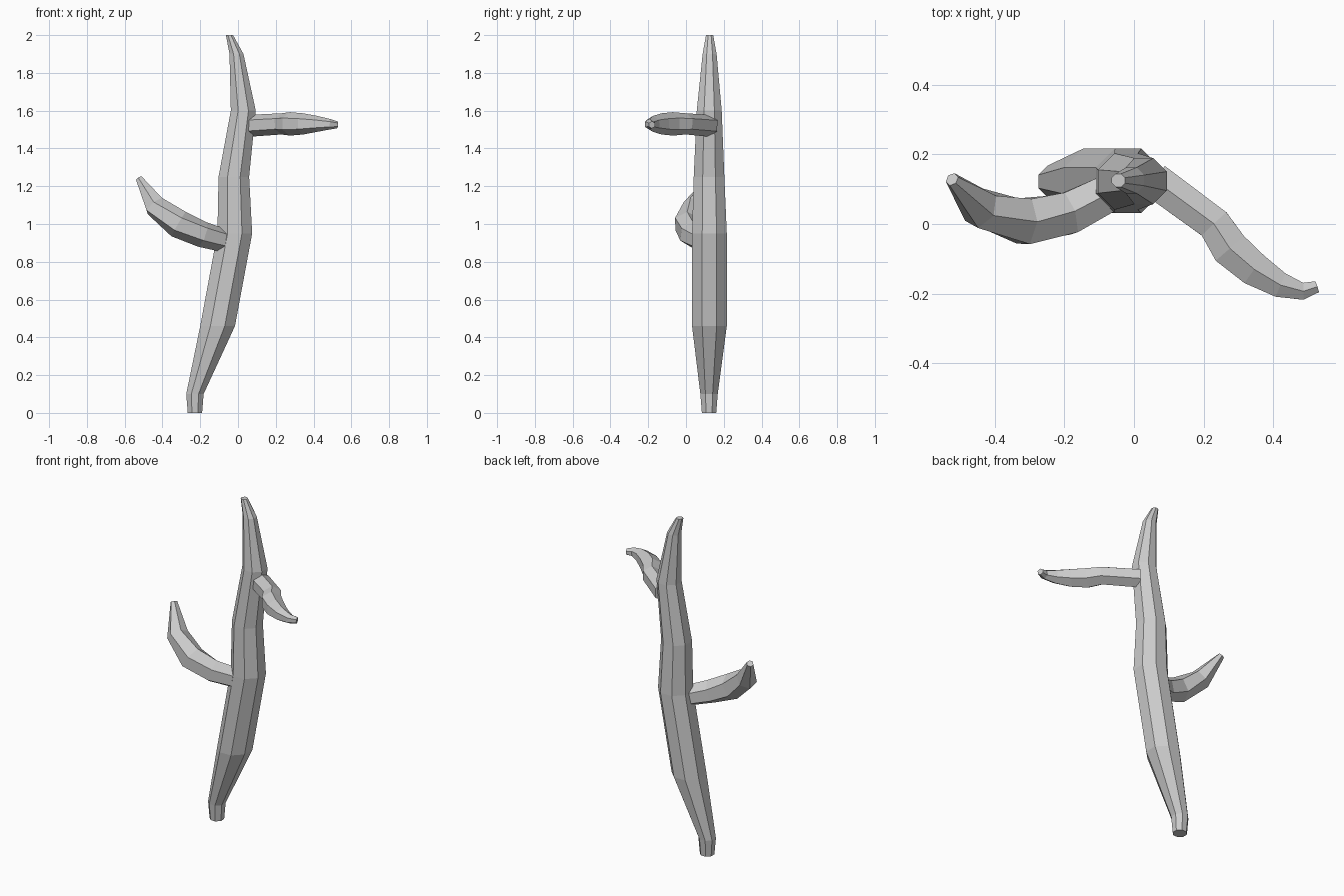
import bpy, bmesh, math
from mathutils import Vector

if "Cube" in bpy.data.objects:
    bpy.data.objects.remove(bpy.data.objects["Cube"])


def tube(name, stations, sides, phase, level=False):
    """Loft a faceted tube through (x, y, z, radius) stations."""
    pts = [Vector(s[:3]) for s in stations]
    bm = bmesh.new()
    rings = []
    for i, s in enumerate(stations):
        if level:
            u, v = Vector((1, 0, 0)), Vector((0, 1, 0))
        else:
            # ring lies square to the averaged path direction
            t = Vector()
            if i > 0:
                t += (pts[i] - pts[i - 1]).normalized()
            if i < len(pts) - 1:
                t += (pts[i + 1] - pts[i]).normalized()
            t.normalize()
            u = t.cross(Vector((0, 0, 1))).normalized()
            v = u.cross(t)
        ring = []
        for k in range(sides):
            a = phase + 2 * math.pi * k / sides
            ring.append(bm.verts.new(pts[i] + s[3] * (math.cos(a) * u + math.sin(a) * v)))
        rings.append(ring)
    for a, b in zip(rings, rings[1:]):
        for k in range(sides):
            n = (k + 1) % sides
            bm.faces.new((a[k], a[n], b[n], b[k]))
    bm.faces.new(rings[0][::-1])
    bm.faces.new(rings[-1])
    bmesh.ops.recalc_face_normals(bm, faces=bm.faces)
    mesh = bpy.data.meshes.new(name)
    bm.to_mesh(mesh)
    bm.free()
    obj = bpy.data.objects.new(name, mesh)
    bpy.context.collection.objects.link(obj)
    return obj


# Trunk: octagonal level rings, flats facing the axes (half widths given)
trunk = [(-0.228, 0.122, 0.0, 0.038), (-0.228, 0.122, 0.10, 0.046),
         (-0.108, 0.124, 0.46, 0.092), (-0.017, 0.124, 0.95, 0.092),
         (-0.022, 0.122, 1.25, 0.081), (0.028, 0.123, 1.60, 0.066),
         (-0.008, 0.125, 1.90, 0.037), (-0.045, 0.125, 2.0, 0.019)]
k = 1 / math.cos(math.pi / 8)
tube("trunk", [(x, y, z, r * k) for x, y, z, r in trunk], 8, math.pi / 8, True)

# Side branches: six-sided, ridge upward
tube("upper_branch", [(0.06, 0.125, 1.52, 0.058), (0.23, 0.0, 1.53, 0.056),
                      (0.275, -0.07, 1.53, 0.062), (0.345, -0.13, 1.53, 0.056),
                      (0.42, -0.175, 1.53, 0.042), (0.485, -0.193, 1.528, 0.028),
                      (0.525, -0.18, 1.525, 0.019)], 6, math.pi / 2)
tube("lower_branch", [(-0.05, 0.10, 0.905, 0.06), (-0.19, 0.03, 0.945, 0.069),
                      (-0.315, 0.008, 1.0, 0.075), (-0.44, 0.045, 1.095, 0.061),
                      (-0.522, 0.128, 1.24, 0.02)], 6, math.pi / 2)
